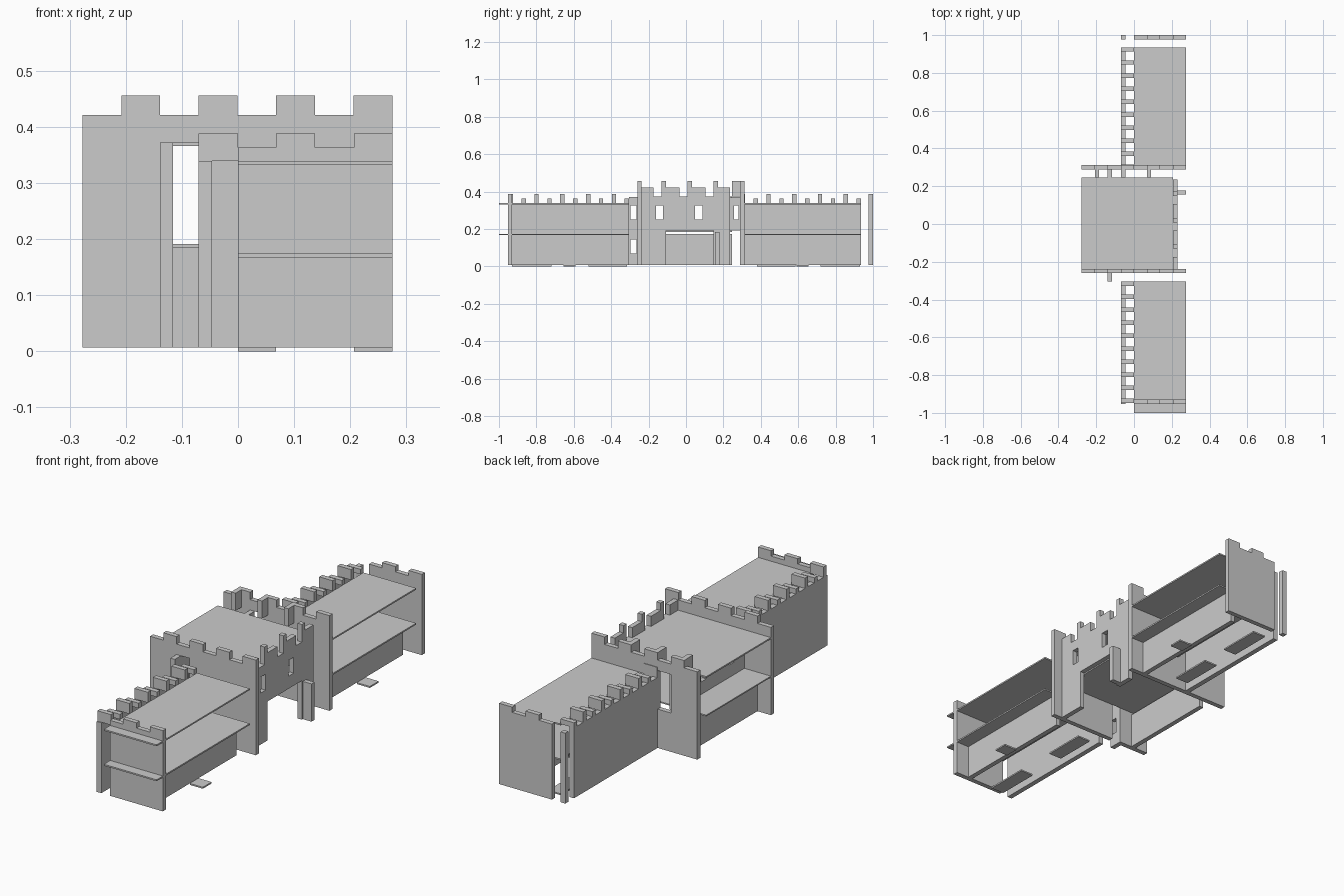
import bpy, bmesh

if "Cube" in bpy.data.objects:
    bpy.data.objects.remove(bpy.data.objects["Cube"])

def box(name, x, y, z):
    panel(name, 'z', z, x, y)

def panel(name, axis, depth, u, v, holes=()):
    """Flat panel: rectangle u by v minus rectangular holes, extruded along axis."""
    us, vs = set(u), set(v)
    for a, b, c, d in holes:
        us.update(t for t in (a, b) if u[0] < t < u[1])
        vs.update(t for t in (c, d) if v[0] < t < v[1])
    us, vs = sorted(us), sorted(vs)
    place = {'x': lambda p, q, d: (d, p, q),
             'y': lambda p, q, d: (p, d, q),
             'z': lambda p, q, d: (p, q, d)}[axis]
    bm = bmesh.new()
    for i in range(len(us) - 1):
        for j in range(len(vs) - 1):
            mu, mv = (us[i] + us[i+1]) / 2, (vs[j] + vs[j+1]) / 2
            if any(a < mu < b and c < mv < d for a, b, c, d in holes):
                continue
            corners = ((us[i], vs[j]), (us[i+1], vs[j]),
                       (us[i+1], vs[j+1]), (us[i], vs[j+1]))
            bm.faces.new([bm.verts.new(place(p, q, depth[0])) for p, q in corners])
    bmesh.ops.remove_doubles(bm, verts=bm.verts[:], dist=1e-5)
    ext = bmesh.ops.extrude_face_region(bm, geom=bm.faces[:], use_keep_orig=True)
    move = place(0, 0, depth[1] - depth[0])
    bmesh.ops.translate(bm, vec=move,
                        verts=[g for g in ext['geom'] if isinstance(g, bmesh.types.BMVert)])
    bmesh.ops.recalc_face_normals(bm, faces=bm.faces[:])
    me = bpy.data.meshes.new(name)
    bm.to_mesh(me)
    bm.free()
    ob = bpy.data.objects.new(name, me)
    bpy.context.collection.objects.link(ob)

T = 0.023          # board thickness
P = 0.0689         # battlement pitch
B = 0.007          # underside of the walls

# Side wings: (tag, roof y range, wall y range, end panel y, first stub y, pad ranges)
wings = [
    ('front', (-1.0, -0.305), (-0.953, -0.305), -0.953, -0.328,
     [(-0.93, -0.72), (-0.52, -0.315)], (-0.655, -0.59)),
    ('back', (0.312, 0.935), (0.312, 0.935), 0.977, 0.912,
     [(0.38, 0.585), (0.72, 0.93)], (0.59, 0.655)),
]
for tag, roof, wall, end, stub, pads, small in wings:
    box(tag + '_wing_roof', (0, 0.275), roof, (0.332, 0.339))
    box(tag + '_wing_shelf', (0, 0.275), roof, (0.167, 0.174))
    box(tag + '_wing_outer_wall', (-0.07, -0.046), wall, (B, 0.339))
    box(tag + '_wing_lower_wall', (0.184, 0.207),
        (max(wall[0], -0.93), wall[1]), (B, 0.167))
    # crenellated end panel
    panel(tag + '_wing_end_panel', 'y', (end, end + T), (0, 0.275), (B, 0.388),
          [(0, 0.068, 0.363, 0.4), (0.137, 0.207, 0.363, 0.4)])
    # cross stubs on the wall top, alternately tall and low
    for k in range(10):
        y = stub - k * P
        box(tag + '_wing_battlement', (-0.07, 0), (y, y + T),
            (0.339, 0.388 if k % 2 else 0.363))
    # foot pads
    for pad in pads:
        box(tag + '_wing_long_pad', (0, 0.068), pad, (0, B))
    box(tag + '_wing_small_pad', (0.207, 0.275), small, (0, B))
box('back_wing_corner_post', (-0.07, -0.046), (0.977, 1.0), (B, 0.339))

# Tower side panels with battlements and a doorway each
notches = [(-0.277 + 2 * i * 0.069, -0.277 + (2 * i + 1) * 0.069, 0.421, 0.5)
           for i in range(4)]
panel('tower_front_panel', 'y', (-0.26, -0.237), (-0.277, 0.275), (B, 0.456),
      notches + [(-0.139, -0.07, 0, 0.372)])
panel('tower_back_panel', 'y', (0.289, 0.312), (-0.277, 0.275), (B, 0.456),
      notches + [(-0.139, -0.07, 0.19, 0.372)])

# Tower roof and upper floor
box('tower_roof', (-0.277, 0.207), (-0.237, 0.245), (0.366, 0.373))
box('tower_floor', (-0.277, 0.207), (-0.237, 0.245), (0.185, 0.191))

# Gate wall with windows, gate and battlements
gaps = [(-0.175, -0.107, 0.373, 0.5), (-0.035, 0.03, 0.373, 0.5), (0.105, 0.17, 0.373, 0.5)]
windows = [(-0.16, -0.123, 0.25, 0.325), (0.048, 0.087, 0.25, 0.325)]
panel('tower_gate_wall', 'x', (0.207, 0.23), (-0.245, 0.235), (B, 0.421),
      gaps + windows + [(-0.107, 0.148, 0, 0.191)])
for y in (-0.13, 0.009, 0.148):
    box('gate_wall_merlon', (0.207, 0.23), (y, y + T), (0.373, 0.456))
box('gate_post', (0.207, 0.275), (0.155, 0.178), (B, 0.185))

# Lower rear wall and inner window wall of the tower
box('tower_lower_rear_wall', (-0.207, -0.184), (-0.237, 0.245), (B, 0.174))
panel('tower_inner_wall', 'x', (-0.139, -0.116), (-0.237, 0.289), (0.191, 0.372),
      windows + [(0.257, 0.281, 0.25, 0.325)])
panel('tower_link_wall', 'x', (-0.139, -0.116), (-0.305, -0.237), (B, 0.372),
      [(-0.297, -0.265, 0.25, 0.325), (-0.297, -0.265, 0.07, 0.145)])

# Stubs between the tower roof and its back panel
for x in (-0.207, -0.069, 0.068):
    box('tower_battlement', (x, x + T), (0.245, 0.312), (0.373, 0.456))
